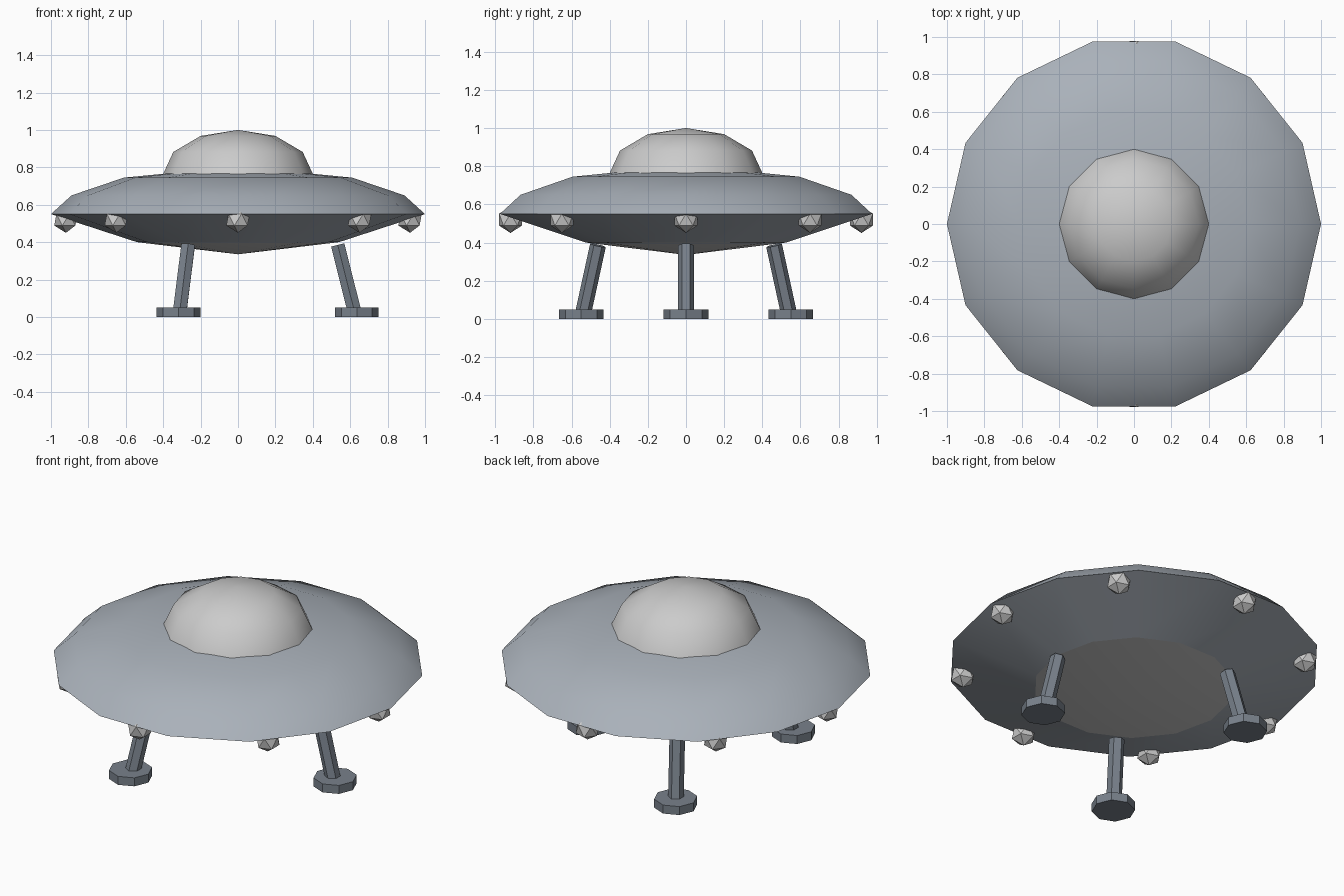
import bpy, bmesh
from math import radians, cos, sin, tau
from mathutils import Vector

if "Cube" in bpy.data.objects:
    bpy.data.objects.remove(bpy.data.objects["Cube"])


def material(name, rgb):
    m = bpy.data.materials.new(name)
    m.diffuse_color = (*rgb, 1)
    m.use_nodes = True
    m.node_tree.nodes["Principled BSDF"].inputs["Base Color"].default_value = m.diffuse_color
    return m


HULL = material("hull_metal", (0.40, 0.44, 0.49))
LEG = material("leg_metal", (0.19, 0.22, 0.26))


def lathe(name, profile, sides, mat=None):
    """Revolve (radius, z) points around z; radius 0 makes a pole."""
    bm = bmesh.new()
    rings = []
    for r, z in profile:
        n = sides if r else 1
        rings.append([bm.verts.new((r * cos(tau * i / sides), r * sin(tau * i / sides), z))
                      for i in range(n)])
    for a, b in zip(rings, rings[1:]):
        for i in range(sides):
            j = (i + 1) % sides
            quad = [a[i % len(a)], a[j % len(a)], b[j % len(b)], b[i % len(b)]]
            bm.faces.new(list(dict.fromkeys(quad)))
    bmesh.ops.recalc_face_normals(bm, faces=bm.faces)
    mesh = bpy.data.meshes.new(name)
    bm.to_mesh(mesh)
    bm.free()
    ob = bpy.data.objects.new(name, mesh)
    bpy.context.collection.objects.link(ob)
    if mat:
        mesh.materials.append(mat)
    bpy.ops.object.select_all(action='DESELECT')
    bpy.context.view_layer.objects.active = ob
    ob.select_set(True)
    bpy.ops.object.shade_smooth_by_angle(angle=radians(44))
    return ob


# Saucer body, belly plate and cabin dome
lathe("saucer_hull", [(0.54, 0.40), (1.0, 0.55), (0.89, 0.65), (0.61, 0.745),
                      (0.22, 0.783), (0, 0.785)], 14, HULL)
lathe("belly_plate", [(0.54, 0.40), (0, 0.335)], 14)
lathe("cabin_dome", [(0.40, 0.765), (0.346, 0.882), (0.20, 0.968), (0, 1.0)], 12)

# Faceted lamps around the rim
for i in range(8):
    a = tau * i / 8
    bpy.ops.mesh.primitive_ico_sphere_add(
        subdivisions=1, radius=0.07, location=(0.92 * cos(a), 0.92 * sin(a), 0.52))
    bpy.context.object.name = f"rim_lamp_{i + 1}"

# Three splayed legs with octagonal feet
for i in range(3):
    a = tau * i / 3
    top = Vector((0.533 * cos(a), 0.533 * sin(a), 0.385))
    low = Vector((0.625 * cos(a), 0.625 * sin(a), 0.02))
    axis = top - low
    tilt = Vector((0.092, 0, 0)).angle(Vector((0.092, 0, 0.365))) - radians(90)
    bpy.ops.mesh.primitive_cylinder_add(
        vertices=6, radius=0.042, depth=axis.length, location=(top + low) / 2,
        rotation=(0, tilt, a))
    strut = bpy.context.object
    strut.name = f"leg_strut_{i + 1}"
    strut.data.materials.append(LEG)
    bpy.ops.mesh.primitive_cylinder_add(
        vertices=8, radius=0.117, depth=0.05,
        location=(0.635 * cos(a), 0.635 * sin(a), 0.025))
    foot = bpy.context.object
    foot.name = f"leg_foot_{i + 1}"
    foot.data.materials.append(LEG)
